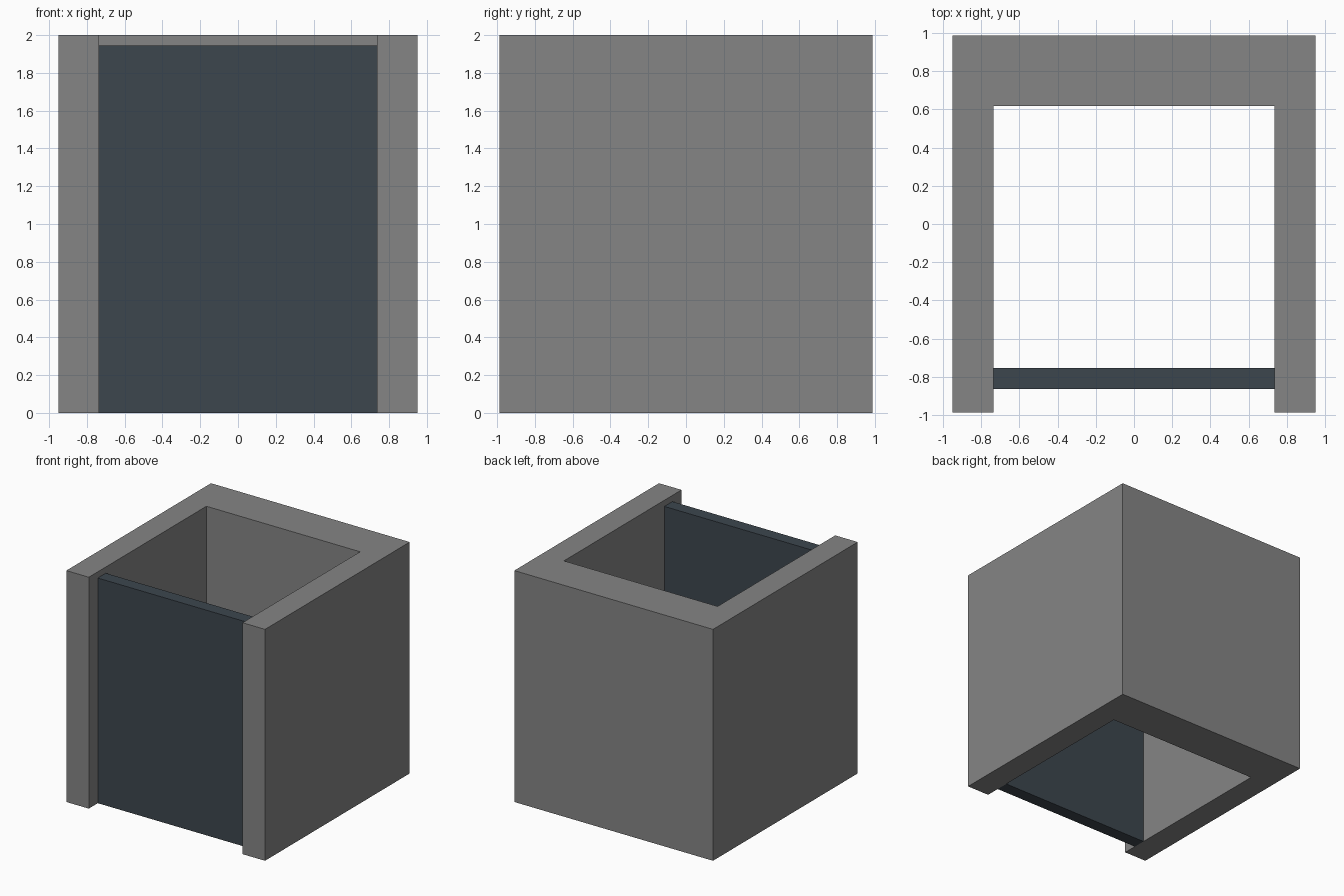
import bpy
import bmesh

if "Cube" in bpy.data.objects:
    bpy.data.objects.remove(bpy.data.objects["Cube"])


def material(name, color):
    m = bpy.data.materials.new(name)
    m.diffuse_color = (*color, 1.0)
    m.use_nodes = True
    m.node_tree.nodes["Principled BSDF"].inputs["Base Color"].default_value = m.diffuse_color
    return m


def extrude_profile(name, points, height, mat):
    """Vertical prism standing on the ground from a plan outline."""
    bm = bmesh.new()
    base = bm.faces.new([bm.verts.new((x, y, 0)) for x, y in points])
    top = bmesh.ops.extrude_face_region(bm, geom=[base])["geom"]
    verts = [g for g in top if isinstance(g, bmesh.types.BMVert)]
    bmesh.ops.translate(bm, verts=verts, vec=(0, 0, height))
    bmesh.ops.recalc_face_normals(bm, faces=bm.faces)
    mesh = bpy.data.meshes.new(name)
    bm.to_mesh(mesh)
    bm.free()
    mesh.materials.append(mat)
    obj = bpy.data.objects.new(name, mesh)
    bpy.context.collection.objects.link(obj)
    return obj


grey = material("concrete grey", (0.235, 0.235, 0.235))
slate = material("slate blue", (0.046, 0.061, 0.076))

# U-shaped wall: two side walls joined by a thicker back wall
OUT_X, IN_X = 0.95, 0.735
OUT_Y, IN_Y = 0.988, 0.618
half = [(IN_X, IN_Y), (IN_X, -OUT_Y), (OUT_X, -OUT_Y), (OUT_X, OUT_Y)]
outline = half + [(-x, y) for x, y in reversed(half)]
extrude_profile("wall", outline, 2.0, grey)

# Door panel recessed between the side walls
FRONT, BACK = -0.865, -0.755
extrude_profile("door_panel", [(-IN_X, FRONT), (IN_X, FRONT),
                               (IN_X, BACK), (-IN_X, BACK)], 1.946, slate)
